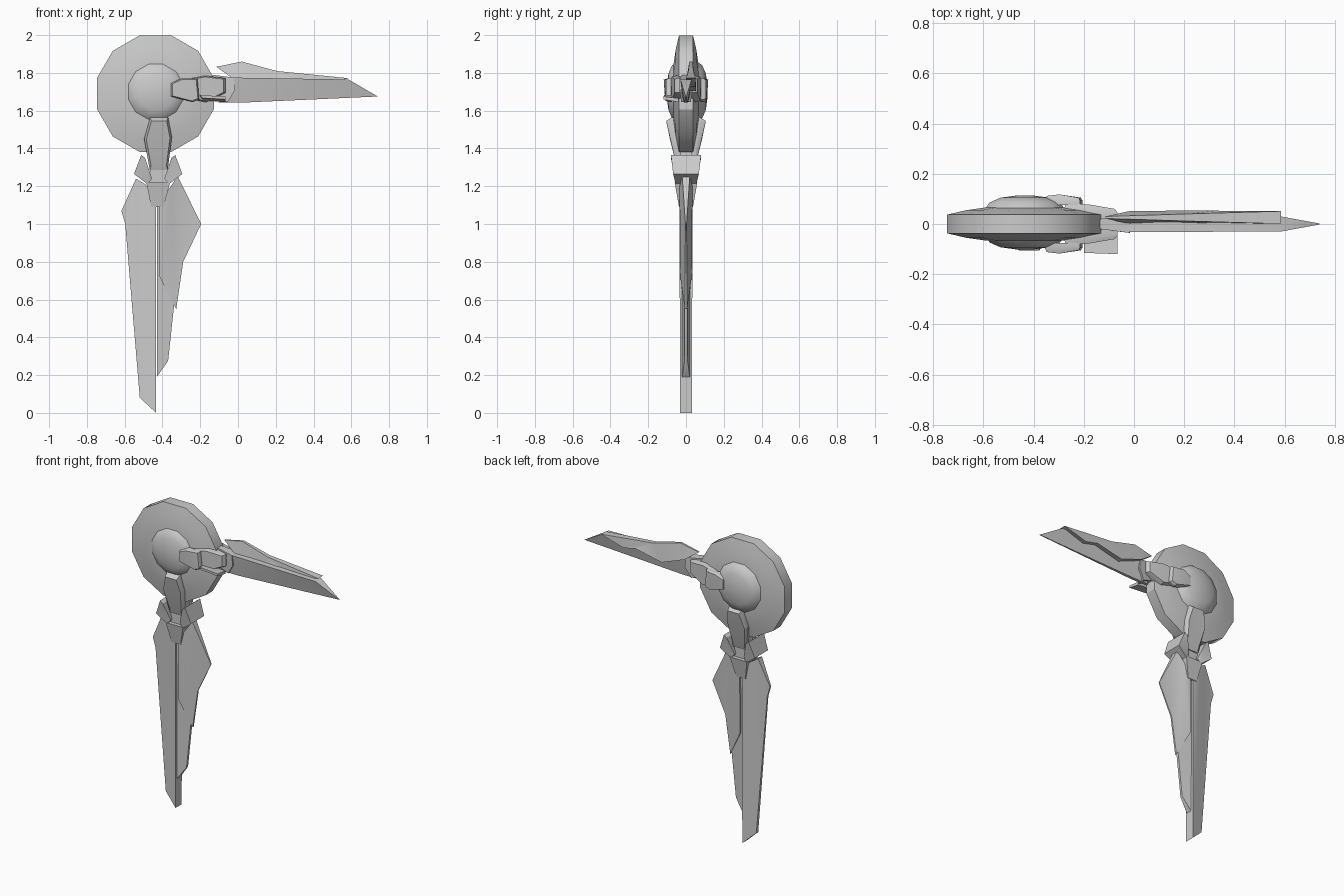
import bpy, bmesh, math


def finish(name, bm, angle=30):
    bmesh.ops.remove_doubles(bm, verts=bm.verts, dist=0.0005)
    bmesh.ops.recalc_face_normals(bm, faces=bm.faces)
    me = bpy.data.meshes.new(name)
    bm.to_mesh(me)
    bm.free()
    ob = bpy.data.objects.new(name, me)
    bpy.context.collection.objects.link(ob)
    bpy.ops.object.select_all(action='DESELECT')
    ob.select_set(True)
    bpy.context.view_layer.objects.active = ob
    bpy.ops.object.shade_smooth_by_angle(angle=math.radians(angle))
    return ob


def loft(name, rings):
    """Skin a list of closed rings and cap both ends."""
    bm = bmesh.new()
    rows = [[bm.verts.new(p) for p in r] for r in rings]
    n = len(rings[0])
    for a, b in zip(rows, rows[1:]):
        for i in range(n):
            j = (i + 1) % n
            bm.faces.new((a[i], a[j], b[j], b[i]))
    caps = [bm.faces.new(rows[0]), bm.faces.new(rows[-1])]
    bmesh.ops.triangulate(bm, faces=caps)
    return finish(name, bm)


def slab(name, pts, yc=0.0):
    """Outline of (x, z, half thickness); zero thickness makes a sharp edge."""
    return loft(name, [[(x, yc - h, z) for x, z, h in pts],
                       [(x, yc + h, z) for x, z, h in pts]])


def plate(name, pts, side, inner, shrink=0.8):
    """Outline of (x, z, outer y) with a chamfered outer face, on one side."""
    cx = sum(p[0] for p in pts) / len(pts)
    cz = sum(p[1] for p in pts) / len(pts)
    return loft(name, [
        [(x, side * inner, z) for x, z, y in pts],
        [(x, side * (inner + (y - inner) * 0.6), z) for x, z, y in pts],
        [(cx + (x - cx) * shrink, side * y, cz + (z - cz) * shrink) for x, z, y in pts]])


def lathe(name, profile, cx, cz, yc=0.0, n=12):
    """Twelve-sided turning of (radius, y) about the y axis."""
    ang = [math.radians(15 + 360 * i / n) for i in range(n)]
    return loft(name, [[(cx + r * math.cos(a), yc + y, cz + r * math.sin(a))
                        for a in ang] for r, y in profile])


# round wheel and its domed hub
lathe("wheel_disc", [(0.16, -0.066), (0.24, -0.055), (0.32, -0.037),
                     (0.32, 0.037), (0.24, 0.055), (0.16, 0.066)], -0.437, 1.69)
dome = [(0.03, 0.108), (0.10, 0.099), (0.145, 0.08), (0.168, 0.05)]
lathe("hub_dome", [(r, -y) for r, y in dome] + [(r, y) for r, y in dome[::-1]],
      -0.435, 1.70, 0.006)

# paired arms clamping the wheel front and back
for side, tag in ((-1, "front"), (1, "back")):
    plate("lower_arm_" + tag, [(-0.465, 1.565, 0.105), (-0.37, 1.565, 0.105),
                               (-0.35, 1.46, 0.085), (-0.372, 1.285, 0.05),
                               (-0.467, 1.285, 0.05), (-0.497, 1.45, 0.085)],
          side, 0.03, 0.85)
    plate("side_arm_inner_" + tag, [(-0.355, 1.745, 0.112), (-0.30, 1.77, 0.118),
                                    (-0.215, 1.77, 0.105), (-0.205, 1.66, 0.105),
                                    (-0.24, 1.645, 0.108), (-0.355, 1.675, 0.112)],
          side, 0.075, 0.9)
    plate("side_arm_outer_" + tag, [(-0.28, 1.765, 0.085), (-0.175, 1.785, 0.077),
                                    (-0.065, 1.772, 0.06), (-0.065, 1.695, 0.06),
                                    (-0.17, 1.645, 0.075), (-0.28, 1.665, 0.085)],
          side, 0.02, 0.9)

# joint and guard between the side arm and the side blade
slab("side_joint", [(-0.135, 1.79, 0.02), (-0.02, 1.775, 0.035),
                    (-0.015, 1.71, 0.035), (-0.055, 1.645, 0.025),
                    (-0.15, 1.68, 0.02)])
loft("side_guard_flap", [[(-0.2, -0.115, 1.682), (-0.2, -0.04, 1.675),
                          (-0.065, -0.04, 1.665), (-0.065, -0.12, 1.675)],
                         [(-0.19, -0.115, 1.667), (-0.19, -0.04, 1.655),
                          (-0.065, -0.04, 1.645), (-0.065, -0.12, 1.66)]])

# neck, collar and two prongs holding the lower blade
slab("lower_neck", [(-0.46, 1.44, 0.035), (-0.38, 1.44, 0.035),
                    (-0.37, 1.2, 0.035), (-0.47, 1.2, 0.035)])
slab("lower_collar", [(-0.485, 1.22, 0.06), (-0.36, 1.22, 0.06),
                      (-0.393, 1.09, 0.037), (-0.46, 1.09, 0.037)])
for s, tag in ((-1, "left"), (1, "right")):
    slab("guard_prong_" + tag, [(-0.4225 + s * x, z, h) for x, z, h in (
        (0.09, 1.365, 0.08), (0.07, 1.35, 0.08), (0.033, 1.24, 0.05),
        (0.056, 1.21, 0.055), (0.128, 1.265, 0.068))])

# lower blade: sharp outer edge, thick spine
slab("lower_blade_main", [(-0.54, 1.24, 0.02), (-0.617, 1.07, 0.006),
                          (-0.597, 1.0, 0.006), (-0.52, 0.08, 0.01),
                          (-0.433, 0.0, 0.032), (-0.433, 1.12, 0.034),
                          (-0.49, 1.21, 0.034)])
slab("lower_blade_strip", [(-0.43, 1.12, 0.025), (-0.43, 0.19, 0.02),
                           (-0.37, 0.275, 0.008), (-0.335, 0.6, 0.008),
                           (-0.335, 1.1, 0.015)])
slab("lower_blade_fin", [(-0.32, 1.255, 0.02), (-0.195, 1.0, 0.003),
                         (-0.29, 0.8, 0.005), (-0.327, 0.55, 0.006),
                         (-0.415, 0.72, 0.03), (-0.415, 1.12, 0.034),
                         (-0.355, 1.2, 0.034)])

# side blade: broad lower edge and a wavy fin along its back
slab("side_blade_main", [(-0.105, 1.642, 0.01), (0.01, 1.642, 0.01),
                         (0.74, 1.675, 0.002), (0.585, 1.765, 0.03),
                         (-0.02, 1.775, 0.032), (-0.05, 1.7, 0.025)])
slab("side_blade_fin", [(-0.115, 1.832, 0.004), (0.02, 1.86, 0.008),
                        (0.205, 1.81, 0.014), (0.585, 1.772, 0.025),
                        (0.42, 1.725, 0.025), (0.33, 1.745, 0.027),
                        (0.14, 1.705, 0.027), (-0.02, 1.765, 0.025)], 0.026)
